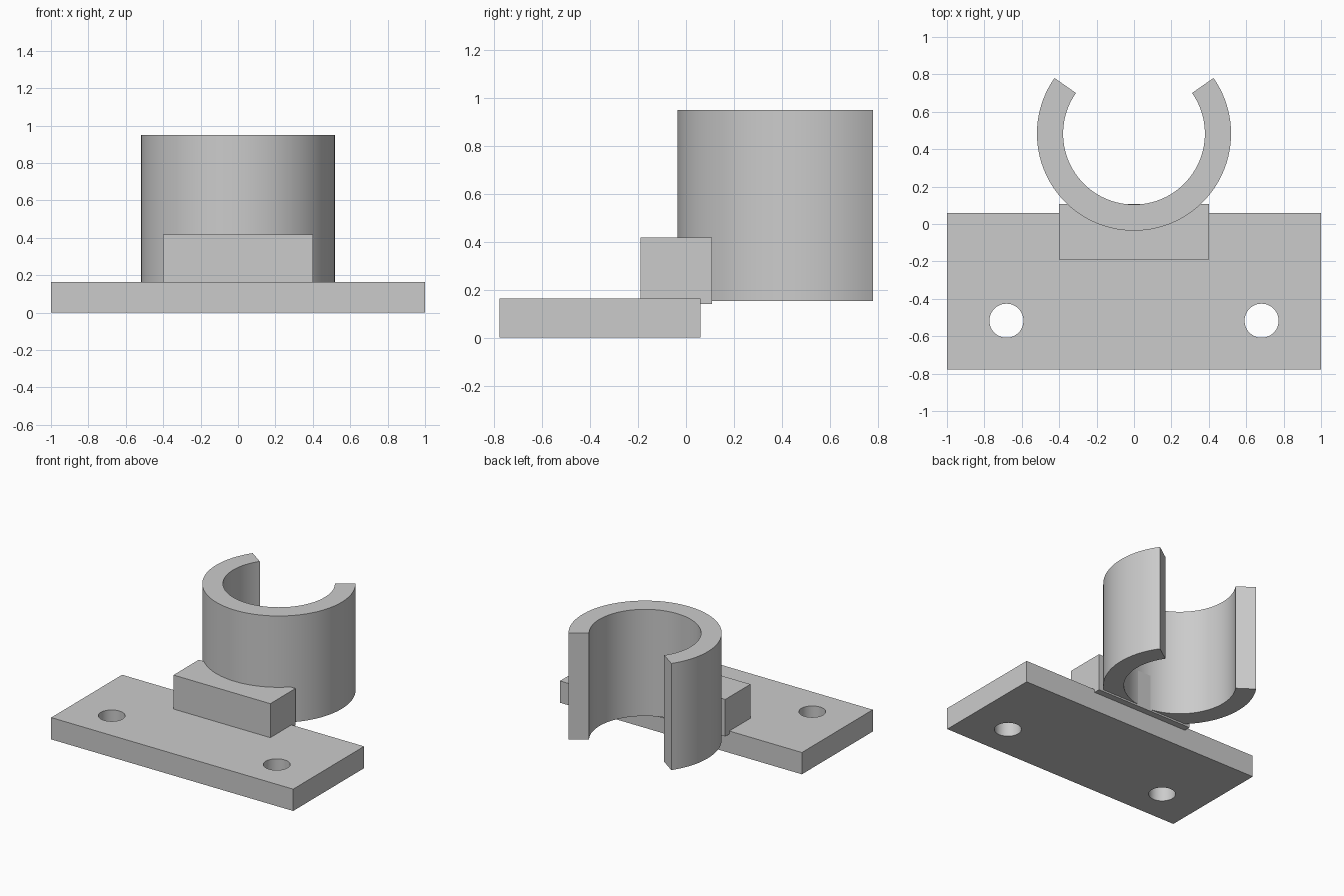
import bpy
import bmesh
from math import sin, cos, radians
from mathutils import Vector

if "Cube" in bpy.data.objects:
    bpy.data.objects.remove(bpy.data.objects["Cube"], do_unlink=True)

# Single plain grey material
grey = bpy.data.materials.new("plain grey")
grey.use_nodes = True
colour = (0.6, 0.6, 0.6, 1)
grey.diffuse_color = colour
grey.node_tree.nodes["Principled BSDF"].inputs["Base Color"].default_value = colour


def prism(name, outline, z0, z1):
    """Extrude a flat outline from z0 up to z1."""
    bm = bmesh.new()
    face = bm.faces.new([bm.verts.new((x, y, z0)) for x, y in outline])
    top = bmesh.ops.extrude_face_region(bm, geom=[face])["geom"]
    verts = [g for g in top if isinstance(g, bmesh.types.BMVert)]
    bmesh.ops.translate(bm, verts=verts, vec=Vector((0, 0, z1 - z0)))
    bmesh.ops.recalc_face_normals(bm, faces=bm.faces)
    mesh = bpy.data.meshes.new(name)
    bm.to_mesh(mesh)
    bm.free()
    mesh.materials.append(grey)
    obj = bpy.data.objects.new(name, mesh)
    bpy.context.collection.objects.link(obj)
    return obj


def arc(cx, cy, r, start, end, steps):
    angles = [radians(start + (end - start) * i / steps) for i in range(steps + 1)]
    return [(cx + r * cos(a), cy + r * sin(a)) for a in angles]


def rectangle(x, y0, y1):
    return [(-x, y0), (x, y0), (x, y1), (-x, y1)]


def smooth(obj):
    bpy.ops.object.select_all(action="DESELECT")
    obj.select_set(True)
    bpy.context.view_layer.objects.active = obj
    bpy.ops.object.shade_smooth_by_angle(angle=radians(30))


# Base plate with two screw holes
plate = prism("base_plate", rectangle(1, -0.777, 0.06), 0, 0.163)
cutters = []
for side in (-1, 1):
    cutter = prism("hole_cutter", arc(side * 0.682, -0.517, 0.091, 0, 360, 48)[:-1], -0.1, 0.3)
    cutter.hide_render = True
    cutters.append(cutter)
    mod = plate.modifiers.new("screw_hole", "BOOLEAN")
    mod.operation = "DIFFERENCE"
    mod.solver = "EXACT"
    mod.object = cutter
bpy.context.view_layer.objects.active = plate
for mod in list(plate.modifiers):
    bpy.ops.object.modifier_apply(modifier=mod.name)
for cutter in cutters:
    bpy.data.objects.remove(cutter, do_unlink=True)
smooth(plate)

# Block joining the plate to the clip
prism("connecting_block", rectangle(0.4, -0.19, 0.108), 0.14, 0.417)

# Open ring clip, with its mouth towards the back
centre_y = 0.483
outer = arc(0, centre_y, 0.519, 145, 395, 72)
inner = arc(0, centre_y, 0.379, 395, 145, 72)
clip = prism("ring_clip", outer + inner, 0.153, 0.95)
smooth(clip)
